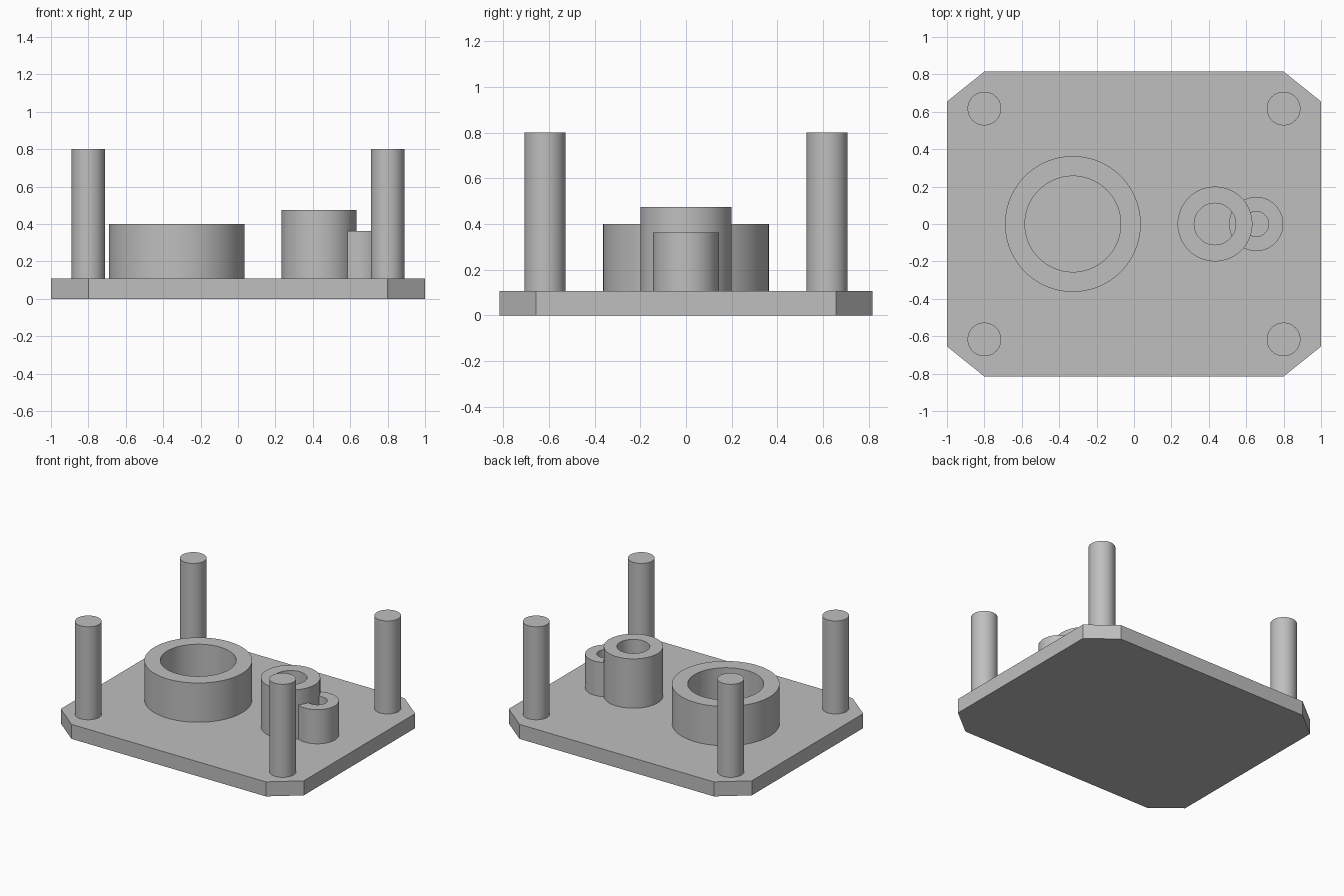
import bpy, bmesh, math

if "Cube" in bpy.data.objects:
    bpy.data.objects.remove(bpy.data.objects["Cube"], do_unlink=True)

grey = bpy.data.materials.new("plain grey")
grey.use_nodes = True
colour = (0.52, 0.52, 0.52, 1)
grey.diffuse_color = colour
grey.node_tree.nodes["Principled BSDF"].inputs["Base Color"].default_value = colour

PLATE_TOP = 0.108
SINK = 0.01  # parts bed slightly into the plate


def finish(bm, name, location=(0, 0, 0), smooth=False):
    bmesh.ops.recalc_face_normals(bm, faces=bm.faces)
    mesh = bpy.data.meshes.new(name)
    bm.to_mesh(mesh)
    bm.free()
    mesh.materials.append(grey)
    obj = bpy.data.objects.new(name, mesh)
    obj.location = location
    bpy.context.collection.objects.link(obj)
    if smooth:
        bpy.ops.object.select_all(action="DESELECT")
        obj.select_set(True)
        bpy.context.view_layer.objects.active = obj
        bpy.ops.object.shade_smooth_by_angle(angle=math.radians(30))
    return obj


def post(name, x, y, radius, top):
    height = top - PLATE_TOP + SINK
    bm = bmesh.new()
    bmesh.ops.create_cone(bm, cap_ends=True, segments=64, radius1=radius,
                          radius2=radius, depth=height)
    return finish(bm, name, (x, y, top - height / 2), True)


def tube(name, x, outer, inner, top, segments=96):
    # Rectangular wall section swept around the tube's axis
    bm = bmesh.new()
    low = PLATE_TOP - SINK
    section = [(inner, low), (outer, low), (outer, top), (inner, top)]
    rings = []
    for i in range(segments):
        a = math.tau * i / segments
        rings.append([bm.verts.new((r * math.cos(a), r * math.sin(a), z))
                      for r, z in section])
    for i, ring in enumerate(rings):
        nxt = rings[(i + 1) % segments]
        for j in range(4):
            k = (j + 1) % 4
            bm.faces.new((ring[j], nxt[j], nxt[k], ring[k]))
    return finish(bm, name, (x, 0, 0), True)


# Base plate with cut corners
bm = bmesh.new()
outline = [(1, -0.655), (1, 0.655), (0.8, 0.815), (-0.8, 0.815),
           (-1, 0.655), (-1, -0.655), (-0.8, -0.815), (0.8, -0.815)]
bottom = bm.faces.new([bm.verts.new((x, y, 0)) for x, y in outline])
extruded = bmesh.ops.extrude_face_region(bm, geom=[bottom], use_keep_orig=True)
for v in extruded["geom"]:
    if isinstance(v, bmesh.types.BMVert):
        v.co.z = PLATE_TOP
finish(bm, "base_plate")

# Four corner posts
for side, sx in (("left", 1), ("right", -1)):
    for end, sy in (("front", -1), ("back", 1)):
        post(f"{end}_{side}_post", 0.8 * sx, 0.617 * sy, 0.09, 0.8)

# Open round sockets
tube("large_socket", -0.327, 0.363, 0.256, 0.4)
tube("medium_socket", 0.433, 0.2, 0.111, 0.475)
tube("small_socket", 0.653, 0.145, 0.067, 0.362)
